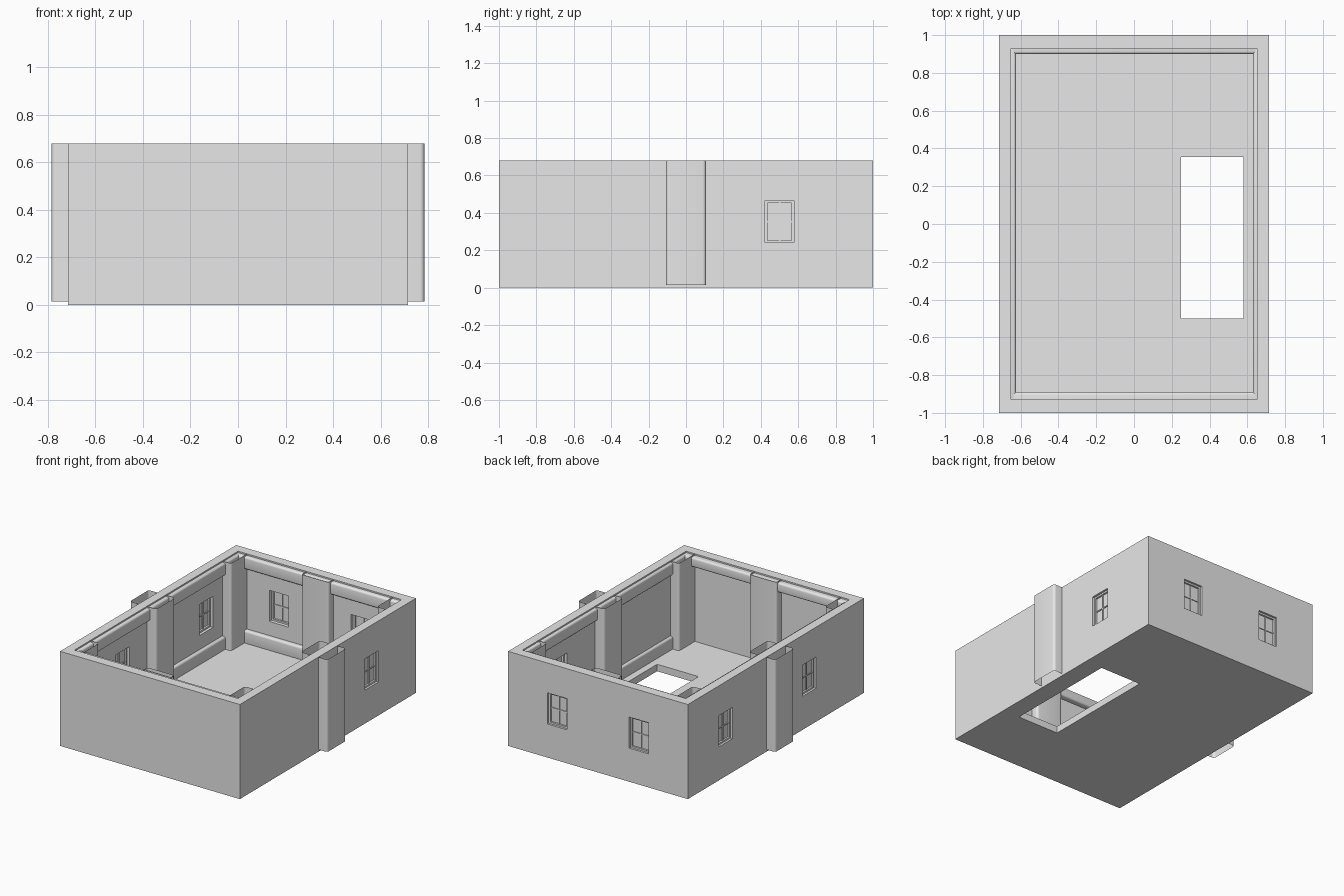
import bpy, bmesh, math
from mathutils import Matrix, Vector

if "Cube" in bpy.data.objects:
    bpy.data.objects.remove(bpy.data.objects["Cube"])

grey = bpy.data.materials.new("plain grey")
grey.use_nodes = True
grey.diffuse_color = (0.8, 0.8, 0.8, 1)
grey.node_tree.nodes["Principled BSDF"].inputs["Base Color"].default_value = (0.8, 0.8, 0.8, 1)

W, L, H = 0.715, 1.0, 0.68      # outer half width, half length, height
IW, IL, FLOOR = 0.65, 0.93, 0.05  # inner half width, half length, floor level


def make(name, bm):
    me = bpy.data.meshes.new(name)
    bm.to_mesh(me)
    bm.free()
    me.materials.append(grey)
    ob = bpy.data.objects.new(name, me)
    bpy.context.collection.objects.link(ob)
    return ob


def activate(ob):
    bpy.ops.object.select_all(action='DESELECT')
    ob.select_set(True)
    bpy.context.view_layer.objects.active = ob


def add_box(bm, lo, hi, matrix=Matrix()):
    lo, hi = Vector(lo), Vector(hi)
    place = Matrix.Translation((lo + hi) / 2) @ Matrix.Diagonal((*(hi - lo), 1))
    bmesh.ops.create_cube(bm, size=1, matrix=matrix @ place)


def smooth(ob):
    activate(ob)
    bpy.ops.object.shade_smooth_by_angle(angle=math.radians(35))


def cut(target, cutter):
    cutter.hide_render = True
    mod = target.modifiers.new("cut", 'BOOLEAN')
    mod.object = cutter
    mod.solver = 'EXACT'
    activate(target)
    bpy.ops.object.modifier_apply(modifier=mod.name)
    bpy.data.objects.remove(cutter)


# Window placements: local x along the wall, local y pointing outward
def wall_frame(x, y, turn):
    return Matrix.Translation((x, y, 0.353)) @ Matrix.Rotation(math.radians(turn), 4, 'Z')


windows = [wall_frame(W, 0.5, -90), wall_frame(-W, 0.57, 90), wall_frame(-W, -0.38, 90),
           wall_frame(0.325, L, 0), wall_frame(-0.325, L, 0)]
HW, HH = 0.077, 0.112

# Walls and floor
bm = bmesh.new()
add_box(bm, (-W, -L, 0), (W, L, H))
shell = make("walls_and_floor", bm)

bm = bmesh.new()
add_box(bm, (-IW, -IL, FLOOR), (IW, IL, 1))
cut(shell, make("room_cutter", bm))

bm = bmesh.new()
add_box(bm, (0.25, -0.5, -0.1), (0.58, 0.355, 0.15))
for m in windows:
    add_box(bm, (-HW, -0.12, -HH), (HW, 0.05, HH), m)
cut(shell, make("openings_cutter", bm))

# Windows: frame, glazing bars and pane
for i, m in enumerate(windows):
    bm = bmesh.new()
    t = 0.012
    for s in (-1, 1):
        add_box(bm, (s * HW - t * (s > 0), -0.045, -HH), (s * HW + t * (s < 0), -0.015, HH), m)
        add_box(bm, (-HW, -0.045, s * HH - t * (s > 0)), (HW, -0.015, s * HH + t * (s < 0)), m)
    add_box(bm, (-0.004, -0.037, -HH), (0.004, -0.022, HH), m)
    add_box(bm, (-HW, -0.037, -0.004), (HW, -0.022, 0.004), m)
    make(f"window_frame_{i + 1}", bm)
    bm = bmesh.new()
    add_box(bm, (-HW, -0.031, -HH), (HW, -0.028, HH), m)
    make(f"window_pane_{i + 1}", bm)


# Pillars: open tubes with rounded corners
def pillar(name, x0, x1, y0, y1, r=0.018, z0=0.015, steps=5):
    bm = bmesh.new()
    pts = []
    corners = [(x1 - r, y1 - r), (x0 + r, y1 - r), (x0 + r, y0 + r), (x1 - r, y0 + r)]
    for k, (cx, cy) in enumerate(corners):
        for j in range(steps + 1):
            a = math.pi / 2 * (k + j / steps)
            pts.append((cx + r * math.cos(a), cy + r * math.sin(a)))
    low = [bm.verts.new((x, y, z0)) for x, y in pts]
    high = [bm.verts.new((x, y, H - 0.001)) for x, y in pts]
    for k in range(len(pts)):
        n = (k + 1) % len(pts)
        bm.faces.new((low[k], low[n], high[n], high[k]))
    smooth(make(name, bm))


for side, s in (("left", 1), ("right", -1)):
    xs = sorted((s * 0.575, s * 0.785))
    pillar(f"{side}_wall_pillar", *xs, -0.107, 0.107)
    xs = sorted((s * 0.58, s * 0.69))
    for end, e in (("back", 1), ("front", -1)):
        pillar(f"{end}_{side}_corner_pillar", *xs, *sorted((e * 0.75, e * 0.97)))
pillar("back_wall_pillar", -0.107, 0.107, 0.875, 0.97)
pillar("front_wall_pillar", -0.107, 0.107, -0.97, -0.875)


# Beams along the walls with rounded edges
def beam(name, lo, hi):
    bm = bmesh.new()
    add_box(bm, lo, hi)
    bmesh.ops.bevel(bm, geom=bm.edges[:], offset=0.014, segments=4, profile=0.5, affect='EDGES')
    smooth(make(name, bm))


for level, z0, z1 in (("upper", 0.58, 0.67), ("lower", 0.04, 0.14)):
    beam(f"{level}_right_beam", (-0.69, -0.94, z0), (-0.625, 0.94, z1))
    beam(f"{level}_left_beam", (0.63, -0.94, z0), (0.69, 0.94, z1))
    beam(f"{level}_back_beam", (-0.67, 0.9, z0), (0.67, 0.97, z1))
beam("upper_front_beam", (-0.67, -0.97, 0.6), (0.67, -0.89, 0.67))
